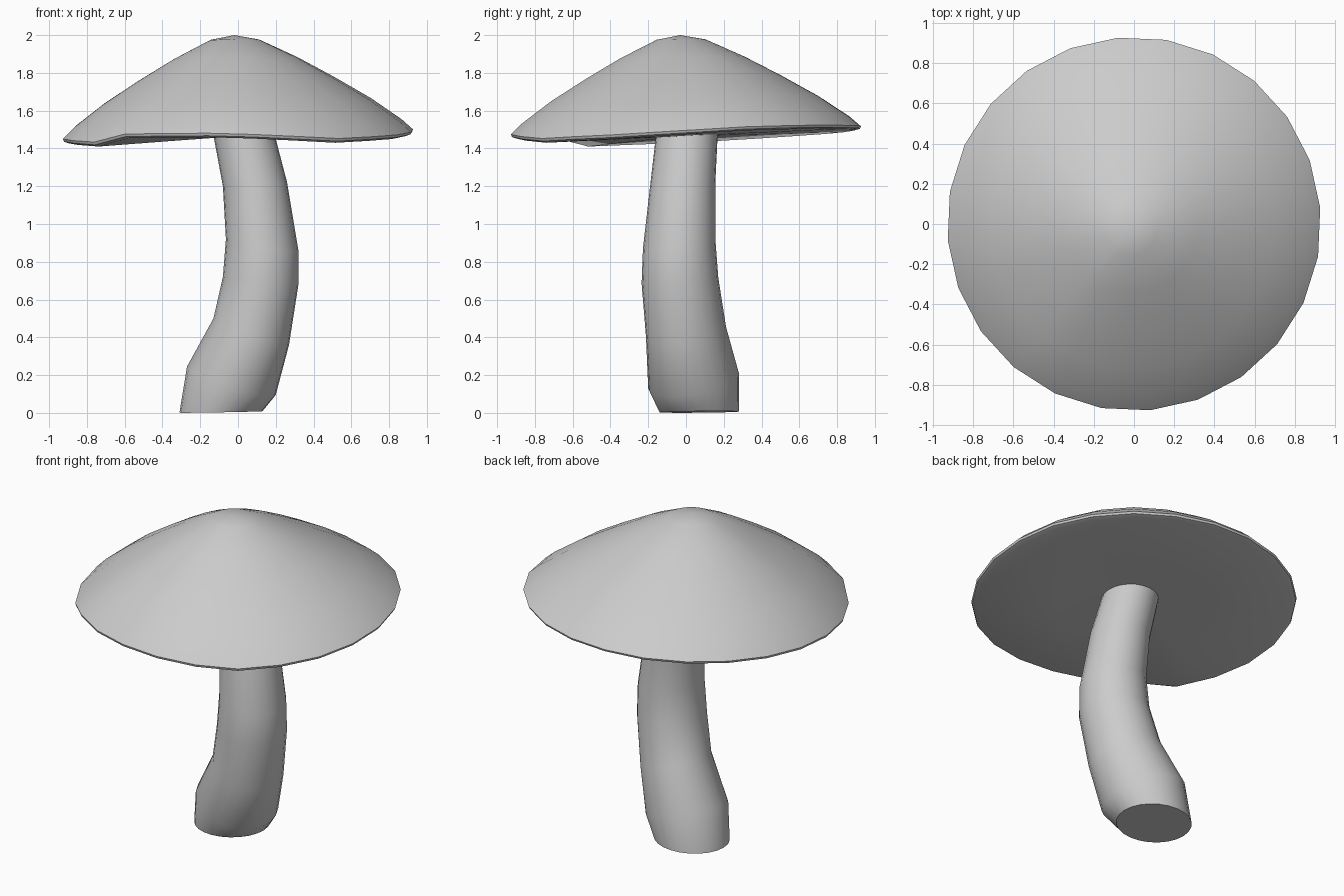
import bpy, bmesh
from math import sin, cos, radians, pi

if "Cube" in bpy.data.objects:
    bpy.data.objects.remove(bpy.data.objects["Cube"])


def loft(name, rings, start=None, end=None):
    """Skin a list of rings; close each end with a pole point or an n-gon."""
    bm = bmesh.new()
    loops = [[bm.verts.new(p) for p in ring] for ring in rings]
    n = len(loops[0])
    for a, b in zip(loops, loops[1:]):
        for i in range(n):
            j = (i + 1) % n
            bm.faces.new((a[i], a[j], b[j], b[i]))
    for loop, pole in ((loops[0], start), (loops[-1], end)):
        if pole:
            v = bm.verts.new(pole)
            for i in range(n):
                bm.faces.new((loop[i], loop[(i + 1) % n], v))
        else:
            bm.faces.new(loop)
    bmesh.ops.recalc_face_normals(bm, faces=bm.faces)
    mesh = bpy.data.meshes.new(name)
    bm.to_mesh(mesh)
    bm.free()
    obj = bpy.data.objects.new(name, mesh)
    bpy.context.collection.objects.link(obj)
    bpy.ops.object.select_all(action='DESELECT')
    bpy.context.view_layer.objects.active = obj
    obj.select_set(True)
    bpy.ops.object.shade_smooth_by_angle(angle=radians(40))
    return obj


# Uneven rim height by angle
RIM = [(0, 1.475), (20, 1.495), (45, 1.505), (90, 1.50), (135, 1.47), (180, 1.43),
       (215, 1.41), (230, 1.455), (265, 1.46), (305, 1.43), (335, 1.45), (360, 1.475)]


def rim_z(deg):
    for (a, za), (b, zb) in zip(RIM, RIM[1:]):
        if a <= deg <= b:
            return za + (zb - za) * (deg - a) / (b - a)


def cap_ring(r, rise, under=None):
    pts = []
    k = 1 - r / 0.93            # drift toward the off-centre tip
    for i in range(24):
        d = 5 + 15 * i
        z0 = rim_z(d)
        if under is None:
            z = z0 + (2.0 - z0) * rise
        else:
            z = z0 + (1.465 - z0) * under
        a = radians(d)
        pts.append((r * cos(a) - 0.02 * k, r * sin(a) - 0.03 * k, z))
    return pts


# Cap: underside, thin lip, then conical top
loft("cap",
     [cap_ring(0.45, 0, 0.5), cap_ring(0.90, 0, 0), cap_ring(0.925, 0.015), cap_ring(0.93, 0.04),
      cap_ring(0.87, 0.145), cap_ring(0.71, 0.36), cap_ring(0.52, 0.575),
      cap_ring(0.33, 0.775), cap_ring(0.13, 0.955)],
     start=(0, 0, 1.465), end=(-0.02, -0.03, 2.0))

# Stem sections: centre x, y, z, radius x, y, tilt along x, y
SECTIONS = [
    (-0.09, 0.07, 0.005, 0.22, 0.21, 0.004, 0.002),
    (-0.035, 0.04, 0.17, 0.235, 0.24, -0.075, 0.04),
    (0.07, 0.0, 0.43, 0.20, 0.212, -0.07, 0.025),
    (0.12, -0.032, 0.70, 0.20, 0.203, -0.02, 0.015),
    (0.128, -0.036, 0.89, 0.192, 0.192, -0.03, 0.02),
    (0.09, -0.017, 1.21, 0.17, 0.172, 0.01, 0.0),
    (0.03, 0.005, 1.48, 0.162, 0.163, 0.0, 0.0),
]
stem = []
for cx, cy, cz, rx, ry, tx, ty in SECTIONS:
    ring = []
    for i in range(24):
        a = 2 * pi * i / 24
        # tilt: left/right and back/front sides of each section differ in height
        ring.append((cx + rx * cos(a), cy + ry * sin(a),
                     max(0, cz + tx * cos(a) + ty * sin(a))))
    stem.append(ring)
loft("stem", stem)
